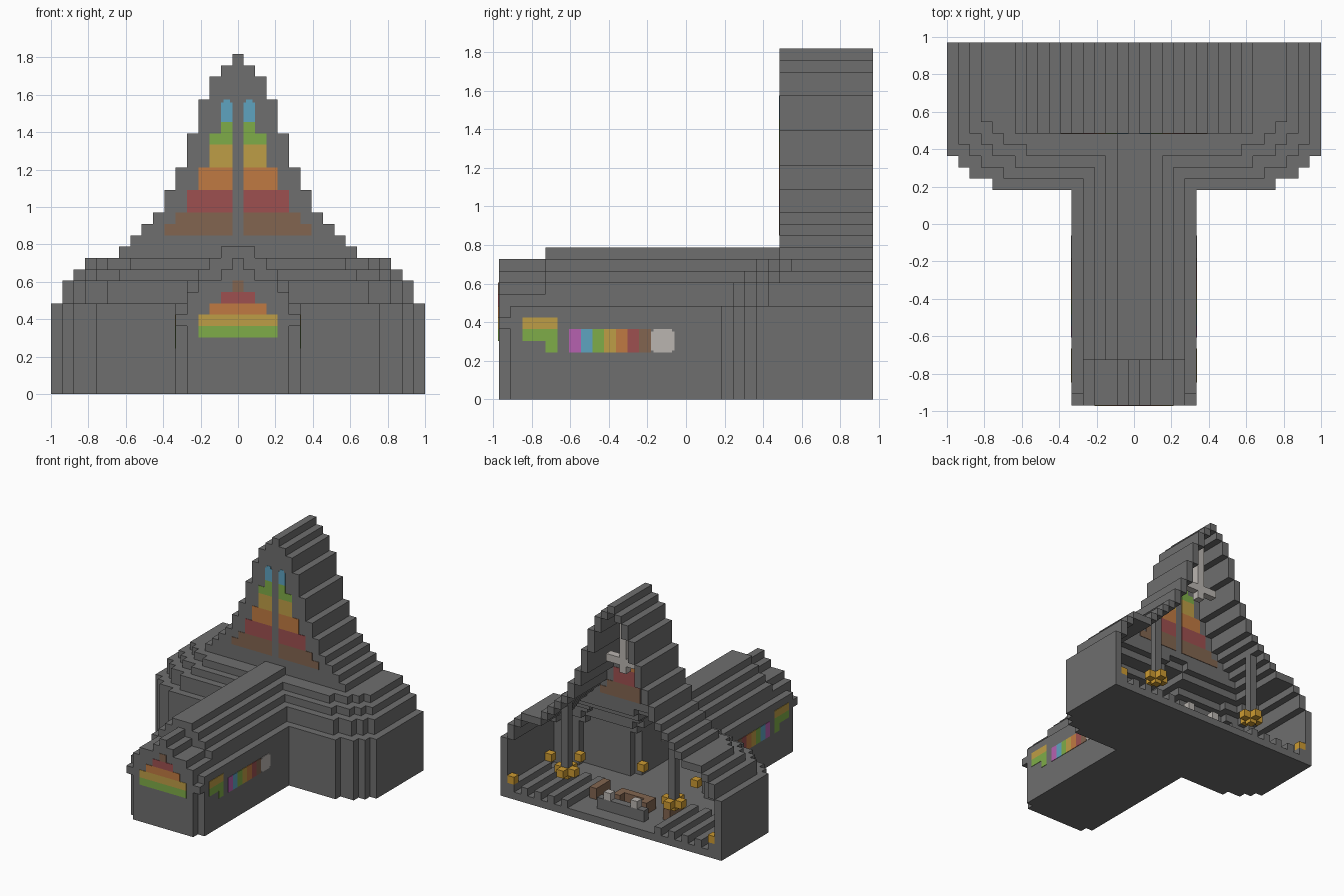
import bpy, bmesh
from mathutils import Vector

cube = bpy.data.objects.get("Cube")
if cube:
    bpy.data.objects.remove(cube, do_unlink=True)

U = 2 / 33  # edge length of one block


def linear(c):
    c /= 255
    return c / 12.92 if c < 0.04 else ((c + 0.055) / 1.055) ** 2.4


def material(name, r, g, b):
    m = bpy.data.materials.new(name)
    m.use_nodes = True
    col = (linear(r), linear(g), linear(b), 1)
    m.diffuse_color = col
    m.node_tree.nodes["Principled BSDF"].inputs["Base Color"].default_value = col
    return m


STONE = material("stone_grey", 110, 110, 110)
BLUE = material("glass_blue", 95, 163, 192)
GREEN = material("glass_green", 127, 172, 72)
YELLOW = material("glass_yellow", 190, 157, 70)
ORANGE = material("glass_orange", 192, 122, 66)
RED = material("glass_red", 157, 80, 80)
BROWN = material("brown", 130, 101, 80)
PINK = material("glass_magenta", 182, 97, 176)
WHITE = material("pale_grey", 186, 181, 176)
GOLD = material("gold", 205, 155, 50)


def finish(name, bm, mat):
    me = bpy.data.meshes.new(name)
    bm.to_mesh(me)
    bm.free()
    me.materials.append(mat)
    ob = bpy.data.objects.new(name, me)
    bpy.context.collection.objects.link(ob)
    return ob


def boxes(name, mat, items):
    """Boxes given in block units as (low corner, high corner)."""
    bm = bmesh.new()
    for lo, hi in items:
        lo, hi = Vector(lo) * U, Vector(hi) * U
        for v in bmesh.ops.create_cube(bm, size=1)["verts"]:
            v.co = Vector([a if c < 0 else b for a, b, c in zip(lo, hi, v.co)])
    return finish(name, bm, mat)


def mirrored(items):
    return items + [((-hi[0], lo[1], lo[2]), (-lo[0], hi[1], hi[2])) for lo, hi in items]


# Stepped half widths of the tower, the porch gable and the hall roof insets
TOWER = [10, 9, 8, 7, 6, 6, 5, 5, 4, 4, 4, 3, 3, 3, 2, 2, 1, 0]
PORCH = [4, 3, 1, 0]
INSET = [0] * 8 + [1, 1, 2, 3]


def filled(i, j, k):
    a = abs(i)
    if not (0 <= k < 30 and -16 <= j):
        return False
    if k >= 12:
        if j >= 8:
            return a <= TOWER[k - 12]
        return k == 12 and j >= -12 and a <= 1
    s = INSET[k]
    if j >= 3 + s:                       # hall with stepped front corners
        return a <= (12, 14, 15, 16)[min(j - 3 - s, 3)] - s
    if j >= -12:                         # nave
        return a <= 5 - s
    if k >= 8:                           # porch gable
        return a <= PORCH[k - 8]
    return a <= 4 or (a == 5 and (j > -16 or k == 6))


SIDES = [Vector(d) for d in ((1, 0, 0), (-1, 0, 0), (0, 1, 0),
                             (0, -1, 0), (0, 0, 1), (0, 0, -1))]


def shell(i, j, k):
    """Walls one block thick, open at the back."""
    if j > 15 or not filled(i, j, k):
        return False
    return not all(filled(i + int(d.x), j + int(d.y), k + int(d.z)) for d in SIDES)


# Building shell: keep only exposed block faces
bm = bmesh.new()
for i in range(-16, 17):
    for j in range(-16, 16):
        for k in range(30):
            if not shell(i, j, k):
                continue
            mid = Vector((i, j + 0.5, k + 0.5))
            for d in SIDES:
                if shell(i + int(d.x), j + int(d.y), k + int(d.z)):
                    continue
                p = Vector((d.y, d.z, d.x)) / 2
                q = d.cross(p)
                c = mid + d / 2
                bm.faces.new([bm.verts.new((c + w) * U) for w in (p + q, q - p, -p - q, p - q)])
bmesh.ops.remove_doubles(bm, verts=bm.verts, dist=0.001)
bmesh.ops.recalc_face_normals(bm, faces=bm.faces)
finish("building_shell", bm, STONE)

T = 0.06  # glass plate thickness in blocks


def front_glass(name, mat, y, rows, inner=True):
    """Rows are (x0, x1, z0, z1); plates on both faces of the wall, mirrored."""
    items = []
    for x0, x1, z0, z1 in rows:
        for yy in (y - T, y + 1):
            items.append(((x0, yy, z0), (x1, yy + T, z1)))
    boxes(name, mat, mirrored(items))


# Tall tower window
for name, mat, rows in (
        ("brown", BROWN, [(.5, 6.5, 14, 15), (.5, 5.5, 15, 16)]),
        ("red", RED, [(.5, 4.5, 16, 18)]),
        ("orange", ORANGE, [(.5, 3.5, 18, 20)]),
        ("yellow", YELLOW, [(.5, 2.5, 20, 22)]),
        ("green", GREEN, [(.5, 2.5, 22, 23), (.5, 1.5, 23, 24)]),
        ("blue", BLUE, [(.5, 1.5, 24, 25.7), (.7, 1.3, 25.7, 26)])):
    front_glass("tower_window_" + name, mat, 8, rows)

# Porch window
for name, mat, half, z0 in (("green", GREEN, 3.5, 5), ("yellow", YELLOW, 3.5, 6),
                            ("orange", ORANGE, 2.5, 7), ("red", RED, 1.5, 8),
                            ("brown", BROWN, .5, 9)):
    front_glass("porch_window_" + name, mat, -16, [(0, half, z0, z0 + 1)])


def side_glass(name, mat, rows):
    """Rows are (y0, y1, z0, z1) on both nave walls."""
    items = []
    for y0, y1, z0, z1 in rows:
        for x in (5.5, 4.5 - T):
            items.append(((x, y0, z0), (x + T, y1, z1)))
    boxes(name, mat, mirrored(items))


# Nave side windows
side_glass("corner_window_yellow", YELLOW, [(-14, -11, 6, 7)])
side_glass("corner_window_green", GREEN, [(-14, -11, 5, 6), (-12, -11, 4, 5)])
for n, mat in enumerate((PINK, BLUE, GREEN, YELLOW, ORANGE, RED, BROWN)):
    side_glass("nave_window_%d" % (n + 1), mat, [(n - 10, n - 9, 4, 6)])
side_glass("nave_window_pale", WHITE, [(-3, -1, 4.2, 5.8), (-2.8, -1.2, 4, 6)])

# Pews along the sides of the hall
boxes("pews", STONE, mirrored([((x - .5, 8, 1), (x + .5, 16, 2)) for x in (7, 9, 11, 13, 15)]))

# Altar with pale candles and wooden seats
boxes("altar", STONE, [((-3.5, 13, 1), (3.5, 14, 2.5))])
boxes("altar_candles", WHITE, mirrored([((1.5, 13, 2.5), (2.5, 14, 3.5))]))
boxes("choir_seats", BROWN, [((-2.5, 10, 1), (2.5, 11, 2.5))] + mirrored(
    [((1.5, 11, 1), (2.5, 12, 2.5)), ((5, 9, 1), (6, 12, 2.5))]))

# Hanging cross
boxes("hanging_cross", WHITE, [((-.5, 12.5, 20), (.5, 13.5, 28)),
                               ((-2.5, 12.5, 21), (2.5, 13.5, 22))])

# Chandeliers hung from the roof
boxes("chandelier_posts", STONE, mirrored([((7.5, 13.5, 5), (8.5, 14.5, 14))]))
boxes("chandelier_lamps", GOLD, mirrored(
    [((7.5 + a, 13.5 + b, 4 + c), (8.5 + a, 14.5 + b, 5 + c))
     for a, b, c in ((0, 0, 0), (1, 0, .5), (-1, 0, .5), (0, 1, .5), (0, -1, .5))]))

# Single wall lamps
boxes("wall_lamps", GOLD, mirrored(
    [((x - .5, y, 2), (x + .5, y + 1, 3)) for x, y in ((15, 15), (15, 7), (12, 5), (4, 3))]))
